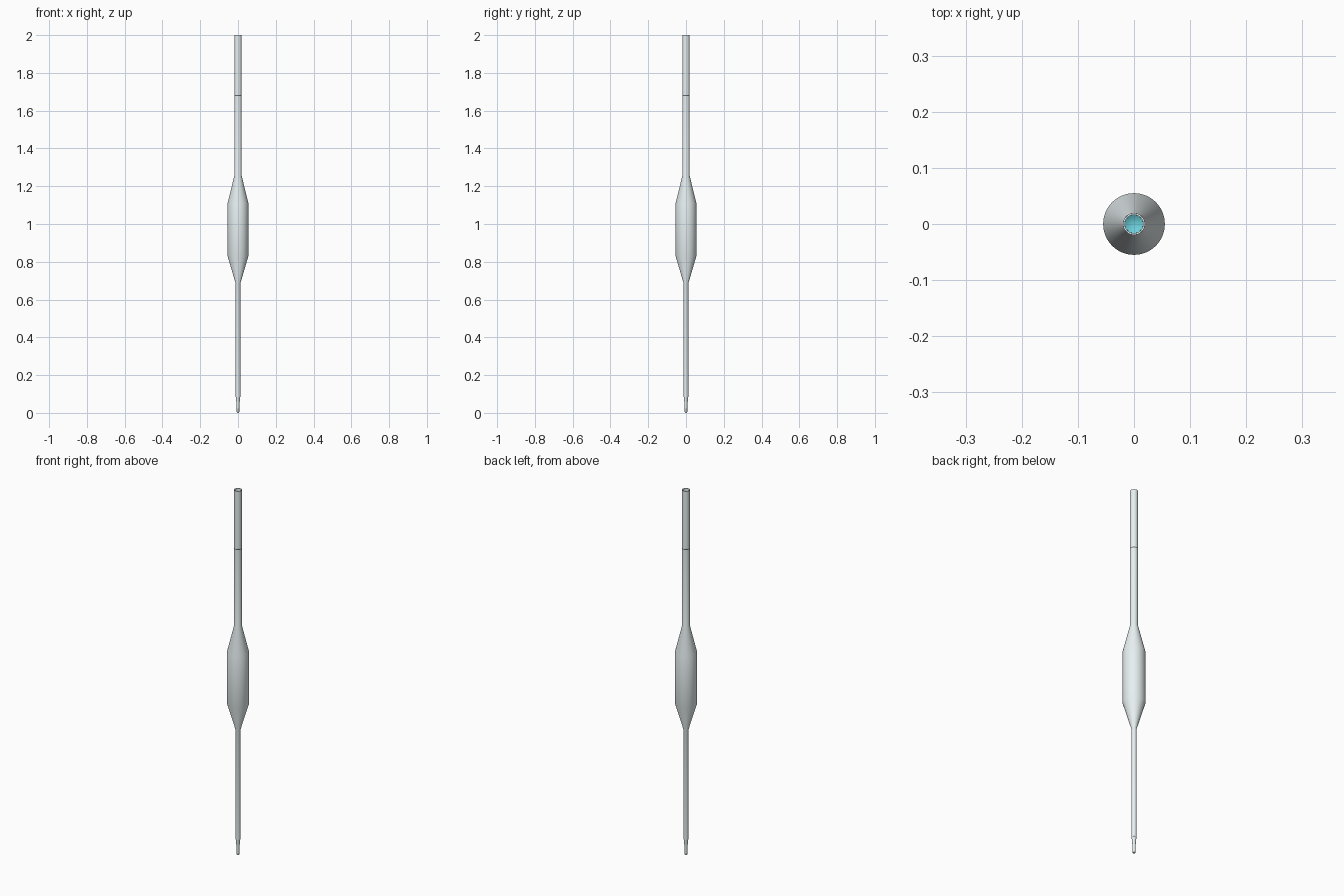
import bpy, bmesh, math

if "Cube" in bpy.data.objects:
    bpy.data.objects.remove(bpy.data.objects["Cube"])

SIDES = 48

def material(name, color):
    m = bpy.data.materials.new(name)
    m.diffuse_color = color
    m.use_nodes = True
    m.node_tree.nodes["Principled BSDF"].inputs["Base Color"].default_value = m.diffuse_color
    return m

def lathe(name, profile, closed=False, mat=None):
    """Revolve (radius, z) points around z; radius 0 makes a pole."""
    bm = bmesh.new()
    pts = [bm.verts.new((r, 0, z)) for r, z in profile]
    pairs = list(zip(pts, pts[1:])) + ([(pts[-1], pts[0])] if closed else [])
    edges = [bm.edges.new(p) for p in pairs]
    bmesh.ops.spin(bm, geom=pts + edges, cent=(0, 0, 0), axis=(0, 0, 1),
                   angle=math.tau, steps=SIDES, use_duplicate=False)
    bmesh.ops.remove_doubles(bm, verts=bm.verts, dist=1e-5)
    bmesh.ops.recalc_face_normals(bm, faces=bm.faces)
    mesh = bpy.data.meshes.new(name)
    bm.to_mesh(mesh)
    bm.free()
    ob = bpy.data.objects.new(name, mesh)
    bpy.context.collection.objects.link(ob)
    if mat:
        mesh.materials.append(mat)
    bpy.ops.object.select_all(action='DESELECT')
    ob.select_set(True)
    bpy.context.view_layer.objects.active = ob
    bpy.ops.object.shade_smooth_by_angle(angle=math.radians(30))
    return ob

glass = material("pale_glass", (0.80, 0.87, 0.88, 1))
teal = material("teal_liquid", (0.15, 0.62, 0.70, 1))
dark = material("mark_ink", (0.12, 0.14, 0.15, 1))

# Hollow glass tube: lower stem, bulb, upper neck, and the bore inside
outer = [(0.0125, 0.085), (0.0125, 0.685), (0.055, 0.83), (0.055, 1.11),
         (0.0195, 1.255), (0.0195, 1.68), (0.0195, 2.0)]
bore = [(0.0165, 2.0), (0.0165, 1.255), (0.051, 1.105), (0.051, 0.835),
        (0.009, 0.685), (0.009, 0.085)]
lathe("glass_tube", outer + bore, closed=True, mat=glass)

# Narrow delivery tip
lathe("delivery_tip", [(0.0115, 0.085), (0.0075, 0.04), (0.0065, 0.0),
                       (0.004, 0.0), (0.005, 0.04), (0.009, 0.085)],
      closed=True, mat=glass)

# Fill mark around the neck
lathe("fill_mark", [(0.0194, 1.682), (0.0197, 1.682), (0.0197, 1.678),
                    (0.0194, 1.678)], closed=True, mat=dark)

# Liquid filling the bore up to the mark, with a curved surface
lathe("liquid", [(0, 0.005), (0.0038, 0.005), (0.0048, 0.04), (0.0088, 0.085),
                 (0.0088, 0.685), (0.0505, 0.835), (0.0505, 1.105),
                 (0.0163, 1.255), (0.0163, 1.684), (0.010, 1.680), (0, 1.678)],
      mat=teal)
